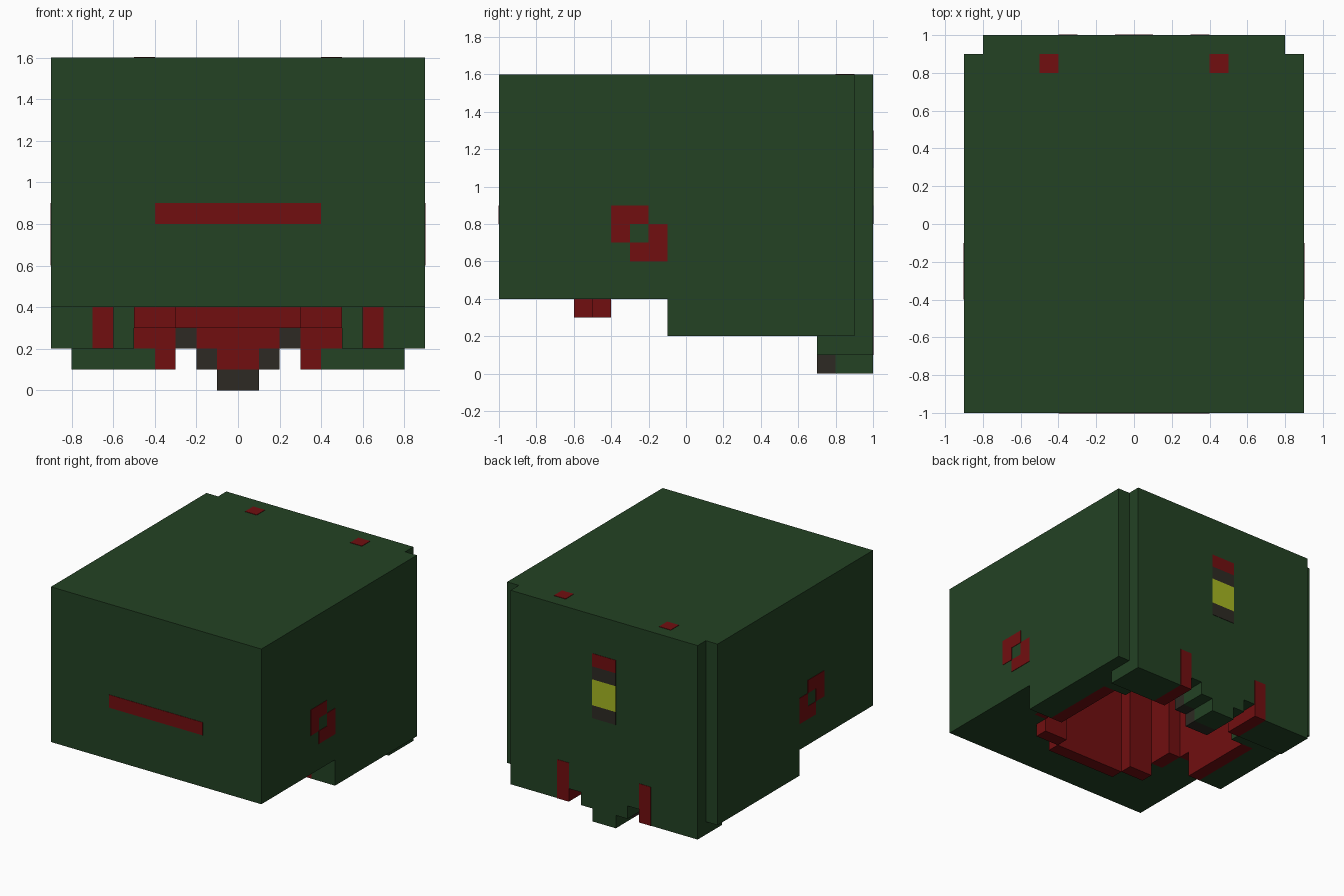
import bpy, bmesh
from mathutils import Vector

cube = bpy.data.objects.get("Cube")
if cube:
    bpy.data.objects.remove(cube, do_unlink=True)


def make_material(name, rgb):
    m = bpy.data.materials.new(name)
    m.use_nodes = True
    m.diffuse_color = (*rgb, 1)
    b = next(n for n in m.node_tree.nodes if n.type == 'BSDF_PRINCIPLED')
    b.inputs["Base Color"].default_value = (*rgb, 1)
    b.inputs["Roughness"].default_value = 0.8
    return m


GREEN = make_material("dark green", (0.0168, 0.0545, 0.0176))
RED = make_material("deep red", (0.165, 0.0045, 0.0052))
DARK = make_material("charcoal", (0.027, 0.023, 0.017))
YELLOW = make_material("yellow", (0.38, 0.47, 0.016))


def finish(name, bm, mat):
    bmesh.ops.recalc_face_normals(bm, faces=bm.faces)
    me = bpy.data.meshes.new(name)
    bm.to_mesh(me)
    bm.free()
    me.materials.append(mat)
    ob = bpy.data.objects.new(name, me)
    bpy.context.collection.objects.link(ob)
    return ob


def boxes(name, mat, items, mirror=False):
    """One object from (x0, x1, y0, y1, z0, z1) boxes, optionally mirrored in x."""
    bm = bmesh.new()
    if mirror:
        items = items + [(-b[1], -b[0], *b[2:]) for b in items]
    for x0, x1, y0, y1, z0, z1 in items:
        vs = bmesh.ops.create_cube(bm, size=1)["verts"]
        for v in vs:
            v.co = Vector((x0 if v.co.x < 0 else x1,
                           y0 if v.co.y < 0 else y1,
                           z0 if v.co.z < 0 else z1))
    return finish(name, bm, mat)


def prism(name, mat, points, offset):
    """Extrude a closed outline along an offset."""
    bm = bmesh.new()
    f = bm.faces.new([bm.verts.new(p) for p in points])
    r = bmesh.ops.extrude_face_region(bm, geom=[f])
    top = [v for v in r["geom"] if isinstance(v, bmesh.types.BMVert)]
    bmesh.ops.translate(bm, verts=top, vec=offset)
    return finish(name, bm, mat)


CEIL = 1.3   # height of the cavity

# Outer shell: stepped side profile across the full width
side = [(-1, 1.6), (-1, .4), (-.1, .4), (-.1, .2), (.9, .2), (.9, 1.6)]
shell = prism("shell", GREEN, [(-.9, y, z) for y, z in side], (1.8, 0, 0))

# Stepped round opening cut from below
half = [(.3, -.6), (.3, -.5), (.5, -.5), (.5, -.4), (.6, -.4), (.6, -.2),
        (.7, -.2), (.7, .5), (.5, .5), (.5, .7), (.3, .7), (.3, .8)]
plan = half + [(-x, y) for x, y in reversed(half)]
cutter = prism("cavity_cutter", GREEN, [(x, y, -.1) for x, y in plan], (0, 0, CEIL + .1))
cutter.hide_render = True
mod = shell.modifiers.new("cavity", 'BOOLEAN')
mod.operation = 'DIFFERENCE'
mod.solver = 'EXACT'
mod.object = cutter
bpy.context.view_layer.objects.active = shell
bpy.ops.object.modifier_apply(modifier=mod.name)
bpy.data.objects.remove(cutter, do_unlink=True)

# Back panel and the lower back edge with its tail
boxes("back_panel", GREEN, [(-.8, .8, .9, 1, .2, 1.6)])
boxes("back_lower_edge", GREEN, [(.4, .8, .7, 1, .1, .2)], mirror=True)
boxes("tail", GREEN, [(-.2, .2, .8, 1, .1, .2), (-.1, .1, .8, 1, 0, .1)])

# Red lining around the opening
boxes("lining_front", RED, [(-.3, .3, -.6, -.5, .3, CEIL)])
boxes("lining_sides", RED, [(.3, .5, -.5, -.4, .3, CEIL),
                            (.5, .6, -.4, -.2, .4, CEIL),
                            (.6, .7, -.2, -.1, .4, CEIL),
                            (.6, .7, -.1, .5, .2, CEIL),
                            (.3, .5, .693, .7, .2, CEIL)], mirror=True)
boxes("lining_back", RED, [(-.3, .3, .7, .8, .3, CEIL),
                           (-.2, .2, .7, .8, .2, .3),
                           (-.1, .1, .7, .8, .1, .2)])
boxes("lining_ceiling", RED, [(-.6, .6, -.2, .5, CEIL - .008, CEIL),
                              (-.5, .5, -.4, -.2, CEIL - .008, CEIL),
                              (-.3, .3, -.5, -.4, CEIL - .008, CEIL),
                              (-.5, .5, .5, .69, CEIL - .008, CEIL)])

# Charcoal stepped trim under the back lining
boxes("lining_trim", DARK, [(.2, .3, .7, .8, .2, .3),
                            (.1, .2, .7, .8, .1, .2)], mirror=True)
boxes("lining_trim_tip", DARK, [(-.1, .1, .7, .8, 0, .1)])

# Red straps that run under the back and up its face
E = .003
boxes("back_straps", RED, [(.3, .4, .7, 1, .1, .2),
                           (.3, .4, .995, 1 + E, .1, .4)], mirror=True)

# Painted marks
boxes("front_stripe", RED, [(-.4, .4, -1 - E, -.995, .8, .9)])
boxes("top_spots", RED, [(.4, .5, .8, .9, 1.595, 1.6 + E)], mirror=True)
boxes("side_emblems", RED, [(.895, .9 + E, -.4, -.2, .8, .9),
                            (.895, .9 + E, -.4, -.3, .7, .8),
                            (.895, .9 + E, -.2, -.1, .7, .8),
                            (.895, .9 + E, -.3, -.1, .6, .7)], mirror=True)

# Rear light
boxes("rear_light_cap", RED, [(-.1, .1, .995, 1 + E, 1.2, 1.3)])
boxes("rear_light_frame", DARK, [(-.1, .1, .995, 1 + E, 1.1, 1.2),
                                 (-.1, .1, .995, 1 + E, .8, .9)])
boxes("rear_light_lamp", YELLOW, [(-.1, .1, .995, 1 + E, .9, 1.1)])
